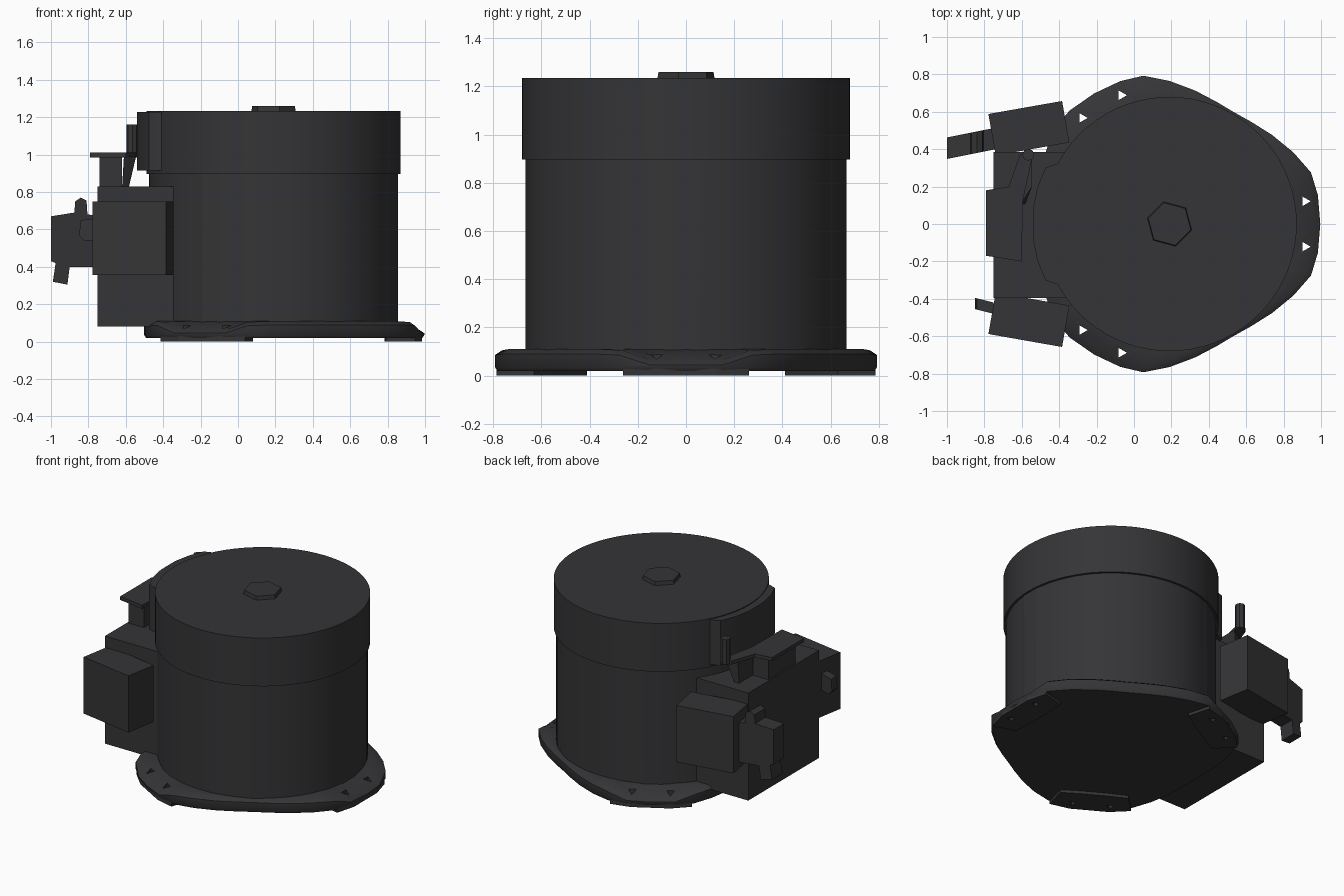
import bpy, bmesh
from math import radians, cos, sin, pi
from mathutils import Vector

if "Cube" in bpy.data.objects:
    bpy.data.objects.remove(bpy.data.objects["Cube"])

CX, CY = 0.19, 0.0          # axis of the drum
mat = bpy.data.materials.new("dark_plastic")
mat.diffuse_color = (0.035, 0.035, 0.038, 1)
mat.use_nodes = True
mat.node_tree.nodes["Principled BSDF"].inputs["Base Color"].default_value = mat.diffuse_color


def make(name, bm, smooth=False):
    bmesh.ops.recalc_face_normals(bm, faces=bm.faces)
    me = bpy.data.meshes.new(name)
    bm.to_mesh(me)
    bm.free()
    ob = bpy.data.objects.new(name, me)
    bpy.context.collection.objects.link(ob)
    me.materials.append(mat)
    if smooth:
        bpy.ops.object.select_all(action='DESELECT')
        ob.select_set(True)
        bpy.context.view_layer.objects.active = ob
        bpy.ops.object.shade_smooth_by_angle(angle=radians(35))
    return ob


def loft(name, rings, smooth=False):
    """Closed skin through rings of equal point count, capped at both ends."""
    bm = bmesh.new()
    rows = [[bm.verts.new(p) for p in r] for r in rings]
    n = len(rows[0])
    for a, b in zip(rows, rows[1:]):
        for i in range(n):
            bm.faces.new((a[i], a[(i + 1) % n], b[(i + 1) % n], b[i]))
    bm.faces.new(rows[0])
    bm.faces.new(rows[-1])
    return make(name, bm, smooth)


def prism(name, pts, z0, z1, smooth=False):
    return loft(name, [[(x, y, z) for x, y in pts] for z in (z0, z1)], smooth)


def box(name, c, s, rot=0):
    x, y = s[0] / 2, s[1] / 2
    a = radians(rot)
    pts = [(c[0] + u * cos(a) - v * sin(a), c[1] + u * sin(a) + v * cos(a))
           for u, v in ((-x, -y), (x, -y), (x, y), (-x, y))]
    return prism(name, pts, c[2] - s[2] / 2, c[2] + s[2] / 2)


def polar(r, deg, z):
    return (CX + r * cos(radians(deg)), CY + r * sin(radians(deg)), z)


def circle(r, z, n=72):
    return [polar(r, 360 * i / n, z) for i in range(n)]


def side_profile(name, pts, y0, thick, shear=0):
    """Front-view outline (x, z) extruded along y, skewed along x."""
    return loft(name, [[(x, y0 + s * thick / 2 + (x + 0.75) * shear, z)
                        for x, z in pts] for s in (-1, 1)])


# drum, lid and top knob
loft("drum_body", [circle(0.665, 0.06), circle(0.665, 0.91)], True)
loft("drum_lid", [circle(0.68, 0.897), circle(0.68, 1.234)], True)
loft("lid_knob", [[polar(0.125, 60 * i + 45, 1.22) for i in range(6)],
                  [polar(0.118, 60 * i + 45, 1.26) for i in range(6)]])

# three-cornered base flange: angle from corner, radius, rim height
half = [(0, .806, .055), (11, .808, .055), (20, .805, .095), (30, .765, .1),
        (41, .726, .1), (51, .70, .1)]
outline = []
for k in range(3):
    for a, r, z in [(-a, r, z) for a, r, z in half[:0:-1]] + half + [(60, .69, .1)]:
        outline.append((120 * k + a, r, z))
base = loft("base_flange", [
    [polar(r - .01, a, .02) for a, r, z in outline],
    [polar(r, a, .035) for a, r, z in outline],
    [polar(r, a, z - .01) for a, r, z in outline],
    [polar(r - .03, a, z + .01) for a, r, z in outline],
    [polar(.66, a, .11) for a, r, z in outline]], True)

# bolt holes, feet and tapered ribs at each corner
cut = bmesh.new()
for k in range(3):
    for s in (-1, 1):
        rings = [[cut.verts.new(Vector(polar(.735, 120 * k + 9.5 * s, z)) + Vector(
            (.03 * cos(2 * pi * i / 3), .03 * sin(2 * pi * i / 3), 0)))
            for i in range(3)] for z in (-.1, .3)]
        for i in range(3):
            j = (i + 1) % 3
            cut.faces.new((rings[0][i], rings[0][j], rings[1][j], rings[1][i]))
        cut.faces.new(rings[0])
        cut.faces.new(rings[1])
cutter = make("hole_cutter", cut)
cutter.hide_render = True
cutter.hide_viewport = True


def drill(ob):
    m = ob.modifiers.new("holes", 'BOOLEAN')
    m.operation = 'DIFFERENCE'
    m.solver = 'EXACT'
    m.object = cutter


drill(base)
for k in range(3):
    edge = [(-20, .64), (-19, .8), (-9, .803), (9, .803), (19, .8), (20, .64), (8, .6), (-8, .6)]
    drill(prism(f"foot_{k}", [polar(r, 120 * k + a, 0)[:2] for a, r in edge], 0, .03))
    rings = []
    for z, t in ((.09, .92), (.905, 1)):
        rings.append([polar(r, 120 * k + a * t, z) for a, r in
                      ((-15.7, .60), (-15.7, .664), (-5.2, .668), (5.2, .668), (15.7, .664), (15.7, .60))])
    loft(f"drum_rib_{k}", rings)

# raised pad on the lid's left side
prism("lid_pad", [(-.3, .32), (-.42, .32), (-.475, .3), (-.515, .2), (-.54, .08),
                  (-.54, -.08), (-.515, -.2), (-.475, -.3), (-.42, -.32), (-.3, -.32)],
      .915, 1.228, True)

# side housing with two angled chambers
box("side_housing", (-.5, -.005, .455), (.5, .78, .75))
for s, n in ((1, "rear"), (-1, "front")):
    box(f"{n}_chamber", (-.562, s * .512, .553), (.40, .225, .395), 10 * s)

# bracket on the housing with lever and upright pin
prism("bracket_plate", [(-.79, .18), (-.67, .2), (-.61, .37), (-.54, .38), (-.56, .28),
                        (-.595, .12), (-.60, -.2), (-.79, -.17)], .985, 1.01)
box("bracket_post", (-.68, 0, .91), (.12, .3, .17))
loft("bracket_strut", [[(-.62, .1, .82), (-.585, .1, .82), (-.585, .3, .82), (-.62, .3, .82)],
                       [(-.61, .1, .99), (-.545, .2, .99), (-.545, .34, .99), (-.61, .3, .99)]])
prism("lever_pin", [(-.565 + .032 * cos(pi * i / 4), .37 + .032 * sin(pi * i / 4))
                    for i in range(8)], .985, 1.16, True)

# rear port with clip and catch, short front stub
side_profile("rear_port", [(-1, .67), (-.875, .69), (-.87, .75), (-.84, .77), (-.81, .755),
                           (-.805, .68), (-.72, .67), (-.72, .40), (-.9, .40), (-.912, .305),
                           (-.99, .32), (-.975, .42), (-1, .43)], .455, .115, .2)
side_profile("front_stub", [(-.85, .57), (-.84, .65), (-.75, .66), (-.75, .54), (-.82, .54)],
             -.45, .06, -.25)
